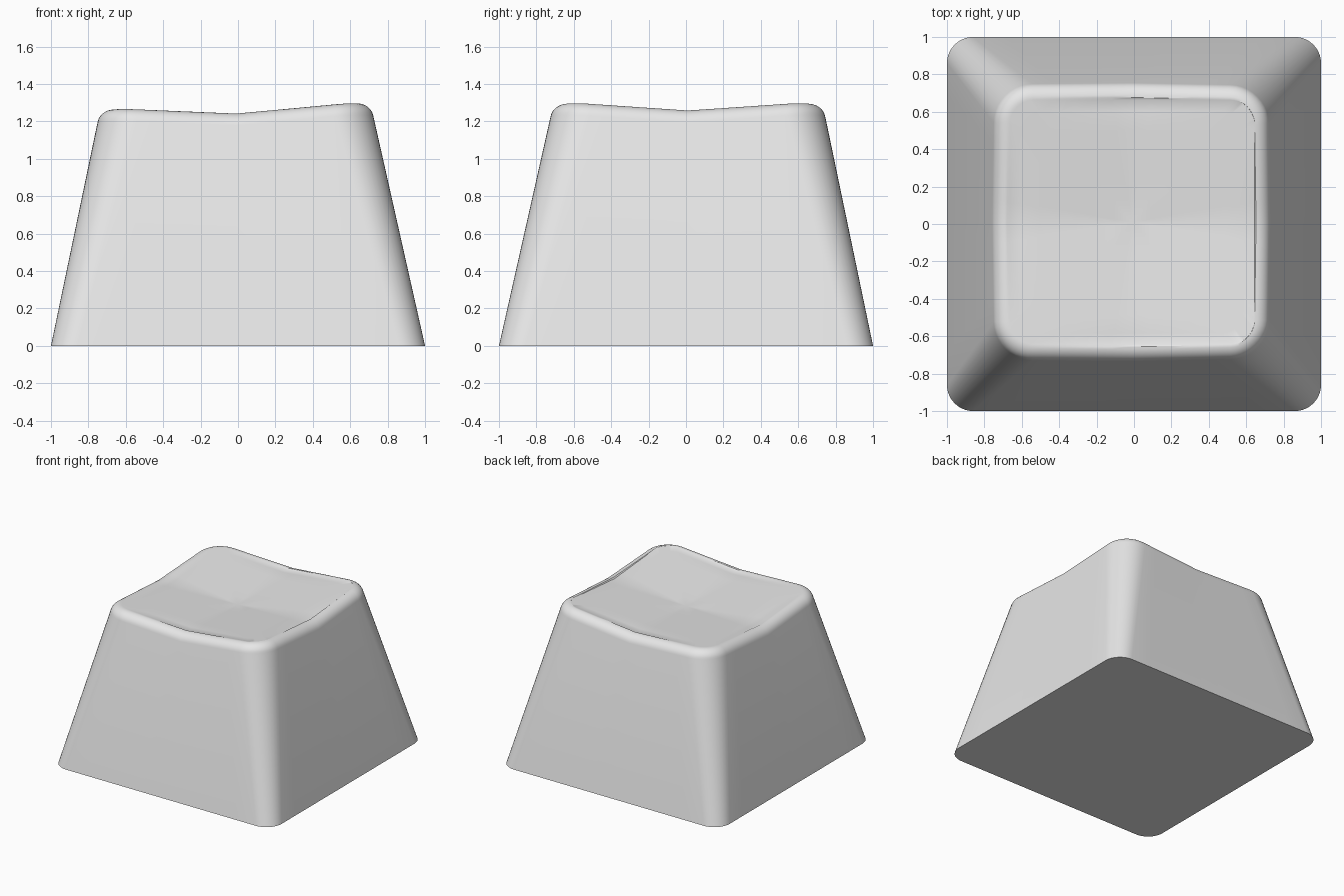
import bpy, bmesh, math

cube = bpy.data.objects.get("Cube")
if cube:
    bpy.data.objects.remove(cube, do_unlink=True)

ARC, STRAIGHT = 10, 5      # segments per corner and per half side
SLOPE = 0.217              # inward lean of the walls
BEVEL = 0.08               # rounding of the top rim
RIM, RIM_R = 0.66, 0.13    # half width and corner radius of the dish
SHIFT = (-0.01, 0.01)      # slight offset of the top


def square_point(i, half, r):
    """Point i on a rounded square; each quarter is half side, corner, half side."""
    quarter, k = divmod(i, ARC + 2 * STRAIGHT)
    flat = half - r
    if k <= STRAIGHT:
        x, y = half, flat * k / STRAIGHT
    elif k <= STRAIGHT + ARC:
        a = math.pi / 2 * (k - STRAIGHT) / ARC
        x, y = flat + r * math.cos(a), flat + r * math.sin(a)
    else:
        x, y = flat * (1 - (k - STRAIGHT - ARC) / STRAIGHT), half
    for _ in range(quarter):
        x, y = -y, x
    return x, y


def dish_height(x, y):
    """Shallow valley-shaped dish, tilted up a little towards +x."""
    u, v = x / 0.64, y / 0.64
    return 1.197 + 0.043 * (abs(u) + abs(v)) + 0.016 * u


COUNT = 4 * (ARC + 2 * STRAIGHT)
rim = [square_point(i, RIM, RIM_R) for i in range(COUNT)]
bm = bmesh.new()
rings = []


def add_ring(points):
    rings.append([bm.verts.new(p) for p in points])


# Base outline
add_ring((*square_point(i, 1, 0.14), 0) for i in range(COUNT))

# Rounded rim, starting where the leaning wall ends
lean = math.atan(SLOPE)
STEPS = 8
for s in range(STEPS + 1):
    a = lean + (math.pi / 2 - lean) * s / STEPS
    out, up = BEVEL * math.cos(a), BEVEL * math.sin(a)
    points = []
    for i, (rx, ry) in enumerate(rim):
        h = dish_height(rx, ry)
        half = RIM + SLOPE * (1.27 - h) + out
        x, y = square_point(i, half, RIM_R + out)
        points.append((x + SHIFT[0], y + SHIFT[1], h - BEVEL + up))
    add_ring(points)

# Dish, with a fine step inside the rim that fades out at the corners
for t in (0.99, 0.9, 0.75, 0.6, 0.45, 0.3, 0.15):
    points = []
    for x, y in rim:
        fade = max(0, 1 - min(abs(x), abs(y)) / 0.55)
        step = 0.008 * fade if t > 0.95 else 0
        points.append((x * t + SHIFT[0], y * t + SHIFT[1],
                       dish_height(x * t, y * t) - step))
    add_ring(points)

# Skin the rings, close the base and the dish centre
for lower, upper in zip(rings, rings[1:]):
    for i in range(COUNT):
        j = (i + 1) % COUNT
        bm.faces.new((lower[i], lower[j], upper[j], upper[i]))
bm.faces.new(reversed(rings[0]))
centre = bm.verts.new((*SHIFT, dish_height(0, 0) + 0.003))
for i in range(COUNT):
    bm.faces.new((rings[-1][i], rings[-1][(i + 1) % COUNT], centre))
bmesh.ops.recalc_face_normals(bm, faces=bm.faces)

mesh = bpy.data.meshes.new("keycap")
bm.to_mesh(mesh)
bm.free()
keycap = bpy.data.objects.new("keycap", mesh)
bpy.context.collection.objects.link(keycap)

# Light grey plastic
grey = bpy.data.materials.new("light_grey")
grey.use_nodes = True
color = (0.8, 0.8, 0.8, 1)
grey.diffuse_color = color
grey.node_tree.nodes["Principled BSDF"].inputs["Base Color"].default_value = color
mesh.materials.append(grey)

bpy.ops.object.select_all(action="DESELECT")
keycap.select_set(True)
bpy.context.view_layer.objects.active = keycap
bpy.ops.object.shade_smooth_by_angle(angle=math.radians(35))
